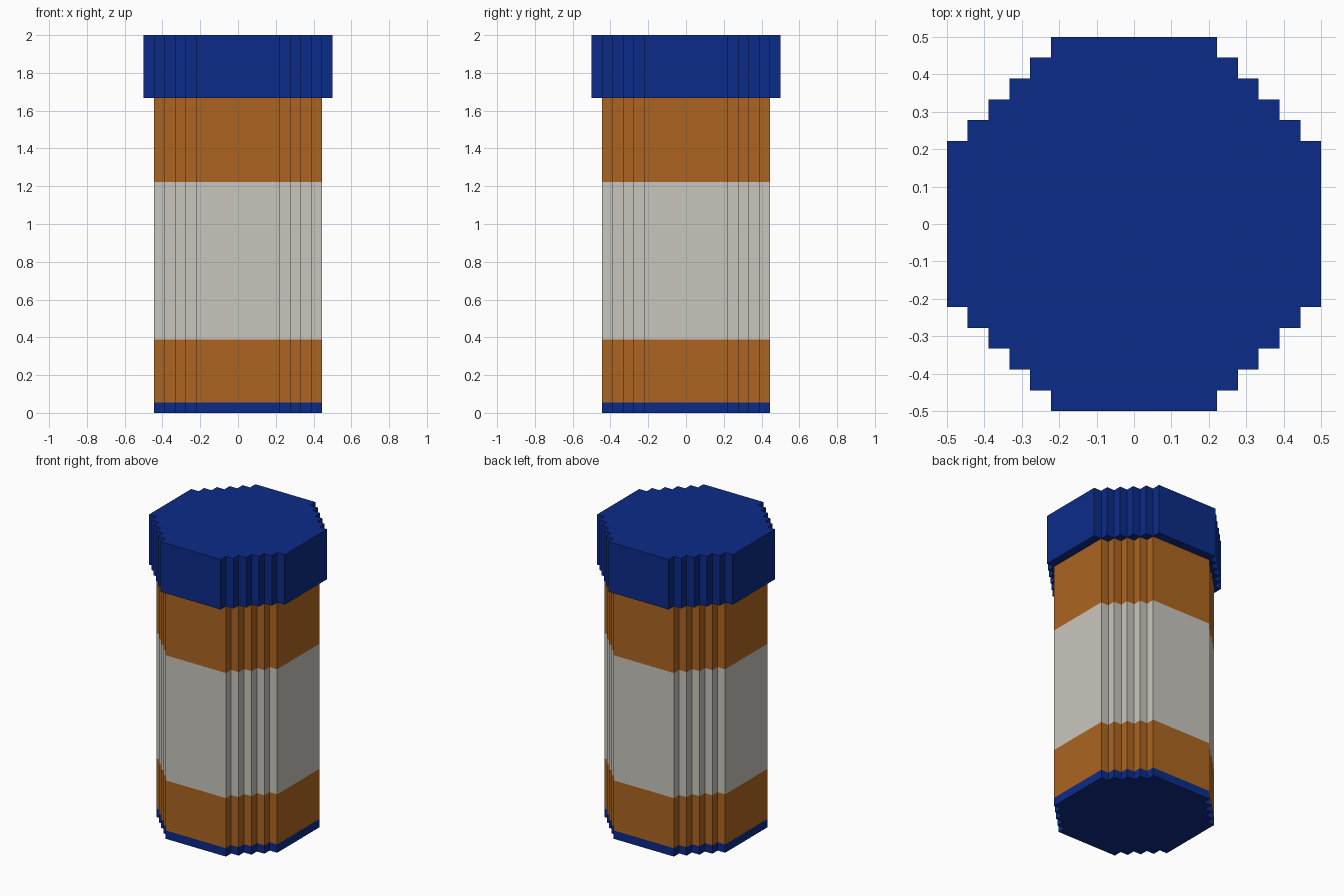
import bpy, bmesh

if "Cube" in bpy.data.objects:
    bpy.data.objects.remove(bpy.data.objects["Cube"])

U = 1 / 18   # one block step
FLAT = 4     # half width of each flat side, in steps


def material(name, rgb):
    m = bpy.data.materials.new(name)
    m.diffuse_color = (*rgb, 1)
    m.use_nodes = True
    m.node_tree.nodes["Principled BSDF"].inputs["Base Color"].default_value = m.diffuse_color
    return m


BLUE = material("deep blue", (0.0037, 0.024, 0.246))
ORANGE = material("burnt orange", (0.418, 0.130, 0.0152))
WHITE = material("warm white", (0.584, 0.565, 0.515))


def turn(points, times):
    """Rotate points by quarter turns about z."""
    for _ in range(times):
        points = [(-y, x) for x, y in points]
    return points


def stepped_outline(radius):
    """Counter-clockwise stepped octagon, one staircase per quadrant."""
    quarter = [(radius, FLAT)]
    for k in range(radius - FLAT):
        x, y = radius - 1 - k, FLAT + k
        quarter += [(x, y), (x, y + 1)]
    return [p for q in range(4) for p in turn(quarter, q)]


def tube(bm, radius, levels):
    """Stacked wall bands; returns the rings of vertices."""
    rings = [[bm.verts.new((x * U, y * U, z * U)) for x, y in stepped_outline(radius)]
             for z in levels]
    n = len(rings[0])
    for band, (low, high) in enumerate(zip(rings, rings[1:])):
        for i in range(n):
            j = (i + 1) % n
            bm.faces.new((low[i], low[j], high[j], high[i])).material_index = band
    return rings


def finish(bm, name, materials):
    bmesh.ops.remove_doubles(bm, verts=bm.verts[:], dist=1e-4)
    mesh = bpy.data.meshes.new(name)
    bm.to_mesh(mesh)
    bm.free()
    for m in materials:
        mesh.materials.append(m)
    bpy.context.collection.objects.link(bpy.data.objects.new(name, mesh))


# Bottle body: blue base, orange bands and a white label, closed underneath
bm = bmesh.new()
rings = tube(bm, 8, (0, 1, 7, 22, 30))
bm.faces.new(rings[0][::-1]).material_index = 0
finish(bm, "bottle_body", (BLUE, ORANGE, WHITE, ORANGE))

# Lid: wider stepped cap with a closed top and an overhanging rim
bm = bmesh.new()
rings = tube(bm, 9, (30, 36))
bm.faces.new(rings[1])
cells = [(8, -FLAT, 9, FLAT)] + [(7 - k, 4 + k, 8 - k, 5 + k) for k in range(4)]
for q in range(4):
    for x0, y0, x1, y1 in cells:
        corners = turn([(x0, y0), (x0, y1), (x1, y1), (x1, y0)], q)
        bm.faces.new([bm.verts.new((x * U, y * U, 30 * U)) for x, y in corners])
finish(bm, "lid", (BLUE,))
